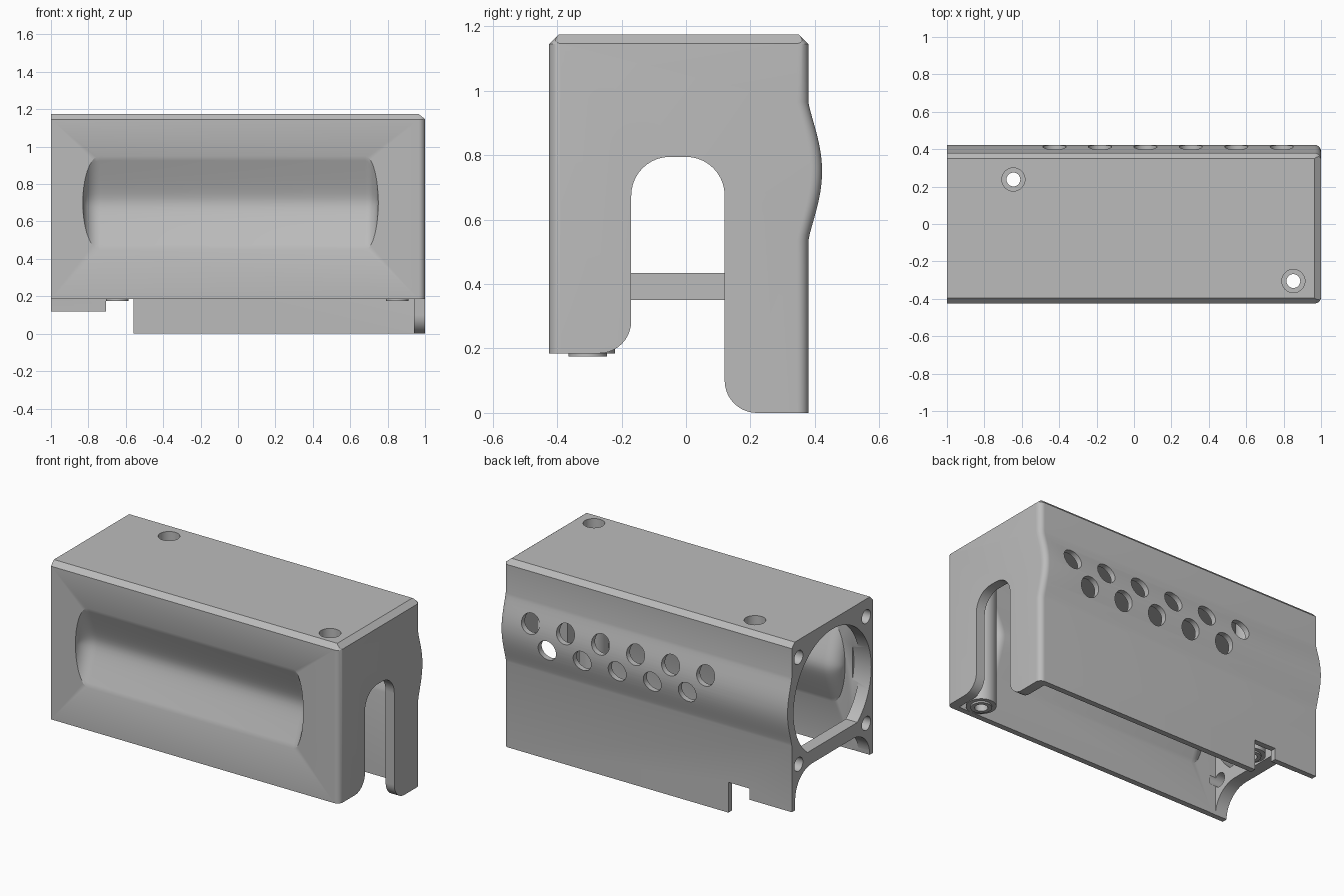
import bpy, bmesh
from math import pi, cos, sin, sqrt, radians

if "Cube" in bpy.data.objects:
    bpy.data.objects.remove(bpy.data.objects["Cube"])

grey = bpy.data.materials.new("plain_grey")
grey.use_nodes = True
grey.diffuse_color = (0.5, 0.5, 0.5, 1)
grey.node_tree.nodes["Principled BSDF"].inputs["Base Color"].default_value = (0.5, 0.5, 0.5, 1)

WALL = 0.035
FRONT, BACK, TOP, CHAMFER = -0.425, 0.38, 1.175, 0.03


def loft(name, rings):
    """Closed solid through rings of equal point count."""
    bm = bmesh.new()
    rows = [[bm.verts.new(p) for p in ring] for ring in rings]
    n = len(rows[0])
    for a, b in zip(rows, rows[1:]):
        for i in range(n):
            j = (i + 1) % n
            bm.faces.new((a[i], a[j], b[j], b[i]))
    bm.faces.new(rows[0])
    bm.faces.new(rows[-1])
    bmesh.ops.recalc_face_normals(bm, faces=bm.faces)
    mesh = bpy.data.meshes.new(name)
    bm.to_mesh(mesh)
    bm.free()
    obj = bpy.data.objects.new(name, mesh)
    bpy.context.collection.objects.link(obj)
    mesh.materials.append(grey)
    return obj


def prism(name, pts, lo, hi, axis):
    place = {"x": lambda p, t: (t, p[0], p[1]),
             "y": lambda p, t: (p[0], t, p[1]),
             "z": lambda p, t: (p[0], p[1], t)}[axis]
    return loft(name, [[place(p, t) for p in pts] for t in (lo, hi)])


def arc(cx, cy, r, start, end, n=10):
    angles = [radians(start + (end - start) * i / n) for i in range(n + 1)]
    return [(cx + r * cos(a), cy + r * sin(a)) for a in angles]


def circle(cx, cy, r, n=32):
    return arc(cx, cy, r, 0, 360, n)[:-1]


def rect(a, b, c, d):
    return [(a, c), (b, c), (b, d), (a, d)]


def cut(target, cutter):
    mod = target.modifiers.new("cut", "BOOLEAN")
    mod.operation, mod.solver, mod.object = "DIFFERENCE", "EXACT", cutter
    bpy.context.view_layer.update()
    graph = bpy.context.evaluated_depsgraph_get()
    result = bpy.data.meshes.new_from_object(target.evaluated_get(graph))
    target.modifiers.clear()
    target.data = result
    bpy.data.objects.remove(cutter)


def section(x, inset, top, chamfer, bottom=0.0):
    """Cross-section of the cover, with the swelling on its back wall."""
    f, b = FRONT + inset, BACK - inset
    pts = [(f, bottom), (f, top - chamfer), (f + chamfer, top),
           (b - chamfer, top), (b, top - chamfer)]
    for i in range(25):
        u = 1 - i / 12
        swell = 0.0425 * max(0, 0.5 + 0.5 * cos(pi * u)) ** 0.6
        pts.append((b + swell, 0.75 + 0.215 * u))
    pts.append((b, bottom))
    return [(x, y, z) for y, z in pts]


def grip_dent(name, y0):
    """Rounded V trough with curved ends, reaching inward from y0."""
    ends = [(sin(radians(a)), cos(radians(a))) for a in (88, 80, 70, 60, 48, 36, 24, 12, 0)]
    stations = [(-0.74 - 0.09 * s, k) for s, k in ends]
    stations += [(0.68 + 0.07 * s, k) for s, k in reversed(ends)]
    e = 0.2
    rings = []
    for x, k in stations:
        ring = [(x, y0 - 0.1, 0.7 - 0.25 * k)]
        for i in range(21):
            u = i / 10 - 1
            depth = 0.105 * (sqrt(1 + e * e) - sqrt(u * u + e * e))
            ring.append((x, y0 + depth * k, 0.7 + 0.25 * u * k))
        ring.append((x, y0 - 0.1, 0.7 + 0.25 * k))
        rings.append(ring)
    return loft(name, rings)


# Outer body: square at one end, rounded and chamfered at the other
rings = [section(-1, 0, TOP, CHAMFER)]
for i in range(9):
    a = radians(90 * i / 8)
    x = 1 - WALL * (1 - sin(a))
    drop = 0.028 * sin(a)
    rings.append(section(x, WALL * (1 - cos(a)), TOP - drop, CHAMFER - drop))
cover = loft("cover_shell", rings)
cut(cover, grip_dent("dent_cutter", FRONT))

# Hollow inside, keeping the wall behind the grip dent
cavity = loft("cavity", [section(x, WALL, TOP - WALL, 0.02, -0.2) for x in (-0.92, 0.94)])
cut(cavity, grip_dent("dent_backing", FRONT + WALL))
cut(cover, cavity)

# Lower edges and the stepped cable notch in the back wall
cut(cover, prism("front_trim", rect(-1.1, 1.1, -0.2, 0.185), -0.6, -0.27, "y"))
cut(cover, prism("back_trim", [(-1.1, -0.2), (-1.1, 0.12), (-0.705, 0.12), (-0.705, 0.19),
                               (-0.56, 0.19), (-0.56, -0.2)], 0.2, 0.6, "y"))

# Arched slot in the end wall
slot = [(-0.28, -0.2), (-0.28, 0.18)] + arc(-0.27, 0.285, 0.1, -90, 0)
slot += arc(-0.05, 0.675, 0.12, 180, 90) + arc(0, 0.675, 0.12, 90, 0)
slot += arc(0.22, 0.1, 0.1, 180, 270) + [(0.22, -0.2)]
cut(cover, prism("slot_cutter", slot, 0.9, 1.1, "x"))

# Open end: round opening with a flat bottom, arch under the bar, screw holes
cy, cz = -0.022, 0.73
opening = arc(cy, cz, 0.385, -50, 230, 56)
cut(cover, prism("opening_cutter", opening, -1.1, -0.88, "x"))
arch = [(-0.392, -0.2)] + arc(-0.227, 0.185, 0.165, 180, 90)
arch += arc(0.182, 0.185, 0.165, 90, 0) + [(0.347, -0.2)]
cut(cover, prism("arch_cutter", arch, -1.1, -0.88, "x"))
for sy in (-1, 1):
    for sz in (-1, 1):
        hole = circle(cy + sy * 0.335, cz + sz * 0.335, 0.043, 24)
        cut(cover, prism("screw_cutter", hole, -1.1, -0.88, "x"))

# Two staggered rows of vent holes in the back wall
for count, x0, z in ((6, 0.79, 0.835), (5, 0.67, 0.7)):
    for i in range(count):
        cut(cover, prism("vent_cutter", circle(x0 - 0.243 * i, z, 0.062), 0.3, 0.6, "y"))

# Screw posts hanging from the top, with wide bores above narrow holes
objects = [cover]
for label, x, y in (("front", 0.852, -0.305), ("back", -0.645, 0.238)):
    cut(cover, prism("bore_cutter", circle(x, y, 0.062), 1.0, 1.3, "z"))
    levels = ((0.062, 1.145), (0.085, 1.145), (0.085, 0.185), (0.06, 0.185), (0.06, 0.175),
              (0.037, 0.175), (0.037, 0.3), (0.062, 0.3), (0.062, 1.145))
    rings = [[(px, py, z) for px, py in circle(x, y, r)] for r, z in levels]
    post = loft(label + "_screw_post", rings)
    bm = bmesh.new()
    bm.from_mesh(post.data)
    bmesh.ops.delete(bm, geom=[f for f in bm.faces if len(f.verts) > 4], context="FACES")
    bmesh.ops.remove_doubles(bm, verts=bm.verts, dist=0.0001)
    bmesh.ops.recalc_face_normals(bm, faces=bm.faces)
    bm.to_mesh(post.data)
    bm.free()
    objects.append(post)

for obj in objects:
    bpy.ops.object.select_all(action="DESELECT")
    obj.select_set(True)
    bpy.context.view_layer.objects.active = obj
    bpy.ops.object.shade_smooth_by_angle(angle=radians(25))
